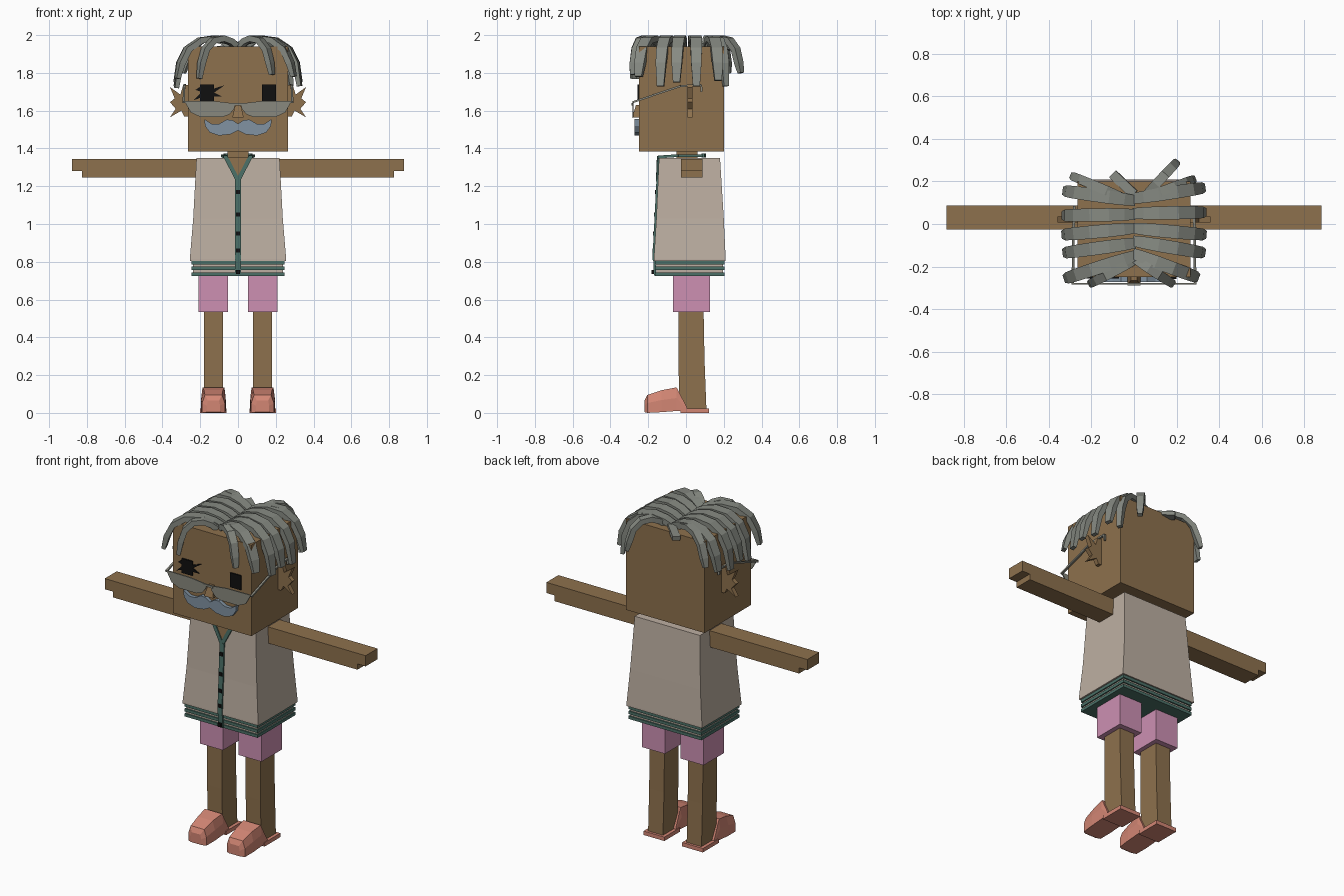
import bpy, bmesh
from mathutils import Vector

cube = bpy.data.objects.get("Cube")
if cube:
    bpy.data.objects.remove(cube, do_unlink=True)


def material(name, r, g, b):
    m = bpy.data.materials.new(name)
    m.use_nodes = True
    m.diffuse_color = (r, g, b, 1)
    m.node_tree.nodes["Principled BSDF"].inputs["Base Color"].default_value = (r, g, b, 1)
    return m


SKIN = material("brown skin", .27, .165, .075)
SHIRT = material("beige cloth", .51, .43, .36)
PINK = material("pink cloth", .61, .28, .45)
CORAL = material("coral leather", .65, .24, .175)
HAIR = material("grey hair", .24, .255, .225)
BLUE = material("blue grey moustache", .22, .29, .36)
TEAL = material("dark teal trim", .07, .16, .135)
BLACK = material("black", .005, .005, .005)
LENS = material("grey glass", .25, .25, .21)


def loft(name, rings, mat):
    """Skin a list of equally long point rings and close both ends."""
    bm = bmesh.new()
    loops = [[bm.verts.new(p) for p in ring] for ring in rings]
    n = len(loops[0])
    for a, b in zip(loops, loops[1:]):
        for i in range(n):
            j = (i + 1) % n
            bm.faces.new((a[i], a[j], b[j], b[i]))
    bm.faces.new(loops[0])
    bm.faces.new(loops[-1])
    bmesh.ops.recalc_face_normals(bm, faces=bm.faces)
    mesh = bpy.data.meshes.new(name)
    bm.to_mesh(mesh)
    bm.free()
    mesh.materials.append(mat)
    ob = bpy.data.objects.new(name, mesh)
    bpy.context.collection.objects.link(ob)
    return ob


def rect(x0, x1, y0, y1, z):
    return [(x0, y0, z), (x1, y0, z), (x1, y1, z), (x0, y1, z)]


def box(name, x, y, z, mat):
    return loft(name, [rect(*x, *y, h) for h in z], mat)


def span(s, a, b):
    return sorted((s * a, s * b))


def plate(name, outline, y0, y1, mat, s=1):
    """Flat shape in x and z, thickened along y."""
    return loft(name, [[(s * x, y, z) for x, z in outline] for y in (y0, y1)], mat)


def bar(name, p, q, w, h, mat):
    """Rectangular beam between two points."""
    p, q = Vector(p), Vector(q)
    d = (q - p).normalized()
    ref = Vector((0, 1, 0)) if abs(d.y) < .7 else Vector((0, 0, 1))
    u = d.cross(ref).normalized() * w / 2
    v = d.cross(u).normalized() * h / 2
    return loft(name, [[c + u + v, c - u + v, c - u - v, c + u - v] for c in (p, q)], mat)


# Head, neck and nose
box("head", (-.265, .265), (-.25, .2), (1.385, 1.94), SKIN)
box("neck", (-.055, .055), (-.05, .06), (1.33, 1.39), SKIN)
loft("nose", [rect(-.03, .03, -.285, -.24, 1.565), rect(-.015, .015, -.265, -.24, 1.63)], SKIN)

# Shirt with its striped hem
loft("shirt", [rect(-.255, .255, -.17, .21, .805), rect(-.255, .255, -.17, .21, .815),
               rect(-.237, .237, -.157, .2, 1.03), rect(-.22, .22, -.143, .18, 1.35)], SHIRT)
box("hem", (-.238, .238), (-.155, .195), (.735, .81), SHIRT)
box("hips", (-.22, .22), (-.14, .18), (.727, .75), SKIN)
for z in (.735, .765, .795):
    box("hem_stripe", (-.246, .246), (-.163, .203), (z - .009, z + .009), TEAL)

# Neck opening, collar, placket and buttons
loft("neck_opening", [[(0, y - .004, 1.235), (.06, y, 1.352), (-.06, y, 1.352)]
                      for y in (-.149, -.142)], SKIN)
for s in (-1, 1):
    path = [(0, -.152, 1.23), (s * .065, -.147, 1.355), (s * .08, -.04, 1.362),
            (s * .075, .09, 1.362), (0, .1, 1.362)]
    for p, q in zip(path, path[1:]):
        bar("collar", p, q, .022, .014, TEAL)
bar("placket_top", (0, -.15, 1.24), (0, -.172, .81), .03, .012, TEAL)
bar("placket_bottom", (0, -.168, .815), (0, -.163, .727), .03, .012, TEAL)
for z in (1.17, 1.05, .95, .86, .745):
    y = -.163 - max(0, 1.2 - z) * .042
    box("button", (-.011, .011), (y, y + .02), (z - .011, z + .011), BLACK)

# Limbs
for s in (-1, 1):
    side = "left" if s > 0 else "right"
    plate(side + "_arm", [(.2, 1.245), (.825, 1.245), (.825, 1.28), (.88, 1.28),
                          (.88, 1.345), (.2, 1.345)], -.027, .088, SKIN, s)
    box(side + "_short", span(s, .053, .208), (-.07, .127), (.535, .735), PINK)
    x = span(s, .08, .18)
    loft(side + "_leg", [rect(*x, -.035, .108, .02), rect(*x, -.04, .098, .28),
                         rect(*x, -.04, .093, .55)], SKIN)
    # Open-backed slipper: tapered toe, high instep, thin sole behind
    rings = []
    for y, wide, narrow, z0, z1 in ((-.22, .035, .03, .004, .065), (-.205, .06, .045, 0, .095),
                                    (-.13, .065, .05, .004, .12), (-.05, .065, .058, .01, .135),
                                    (.005, .066, .064, .012, .03)):
        rings.append([(s * .13 + x, y, z) for x, z in
                      ((-wide, z0), (wide, z0), (wide, z0 + (z1 - z0) * .55), (narrow, z1),
                       (-narrow, z1), (-wide, z0 + (z1 - z0) * .55))])
    loft(side + "_slipper", rings, CORAL)
    box(side + "_heel_sole", span(s, .06, .2), (-.03, .123), (0, .024), CORAL)

# Face
for s in (-1, 1):
    side = "left" if s > 0 else "right"
    plate(side + "_eye", [(.128, 1.65), (.2, 1.65), (.2, 1.738), (.128, 1.738)],
          -.258, -.249, BLACK, s)
    plate(side + "_moustache", [(0, 1.495), (.04, 1.475), (.1, 1.468), (.15, 1.485), (.175, 1.52),
                                (.178, 1.555), (.14, 1.53), (.1, 1.53), (.06, 1.553), (.03, 1.55),
                                (0, 1.53)], -.272, -.249, BLUE, s)
    plate(side + "_ear", [(.255, 1.57), (.285, 1.57), (.3, 1.6), (.36, 1.565), (.33, 1.61),
                          (.36, 1.645), (.335, 1.665), (.36, 1.725), (.305, 1.685),
                          (.29, 1.735), (.255, 1.735)], .008, .035, SKIN, s)
    plate(side + "_lens", [(.285, 1.652), (.12, 1.65), (.015, 1.638), (.02, 1.61), (.045, 1.58),
                           (.08, 1.567), (.2, 1.567), (.25, 1.59)], -.284, -.277, LENS, s)
    temple = [(s * .287, -.282, 1.565 + .08), (s * .285, -.03, 1.73),
              (s * .28, .08, 1.737), (s * .28, .083, 1.7)]
    for p, q in zip(temple, temple[1:]):
        bar(side + "_temple", p, q, .012, .01, LENS)
box("bridge", (-.03, .03), (-.288, -.278), (1.628, 1.64), LENS)

# Jagged scars around the right eye
for tip, a, b in (((-.235, 1.655), (-.19, 1.7), (-.18, 1.675)),
                  ((-.07, 1.735), (-.135, 1.715), (-.135, 1.69)),
                  ((-.085, 1.675), (-.135, 1.7), (-.135, 1.675)),
                  ((-.225, 1.71), (-.195, 1.73), (-.195, 1.7))):
    plate("eye_scar", [tip, a, b], -.257, -.249, BLACK)


# Locks of hair: ribbons that arch from the parting and hang down
ARCH = ((0, 1.942), (.15, 1.967), (.36, 1.982), (.62, 1.972), (.83, 1.925), (.94, 1.85))


def lock(start, end, tip, width=.062):
    a, b = Vector((*start, 0)), Vector((*end, 0))
    side = (b - a).normalized().cross(Vector((0, 0, 1)))
    pts = [a.lerp(b, t) + Vector((0, 0, z)) for t, z in ARCH]
    pts.append(b + Vector((0, 0, tip)))
    rings = []
    for i, p in enumerate(pts):
        d = (pts[min(i + 1, len(pts) - 1)] - pts[max(i - 1, 0)]).normalized()
        u = side * width * (.4, .46, .5, .5, .48, .44, .3)[i]
        v = d.cross(side) * (.016 if i < 6 else .011)
        rings.append([p + u + v, p - u + v, p - u - v, p + u - v])
    loft("hair_lock", rings, HAIR)


for x, y0, y1, tip in ((-.325, .11, .155, 1.76), (-.33, .045, .04, 1.73), (-.33, -.02, -.05, 1.75),
                       (-.325, -.09, -.135, 1.72), (-.32, -.15, -.255, 1.77),
                       (.325, .12, .17, 1.76), (.33, .05, .055, 1.73), (.33, -.02, -.05, 1.75),
                       (.325, -.08, -.135, 1.73), (.295, -.14, -.25, 1.78)):
    lock((0, y0), (x, y1), tip)
for start, end, tip in (((-.01, -.18), (-.205, -.28), 1.77), ((.01, -.17), (.18, -.28), 1.79),
                        ((-.04, .12), (-.29, .225), 1.8), ((.04, .12), (.28, .21), 1.73),
                        ((.05, .13), (.2, .29), 1.8)):
    lock(start, end, tip, .045)
bar("back_tuft", (0, .14, 1.945), (-.1, .235, 1.93), .025, .045, HAIR)
